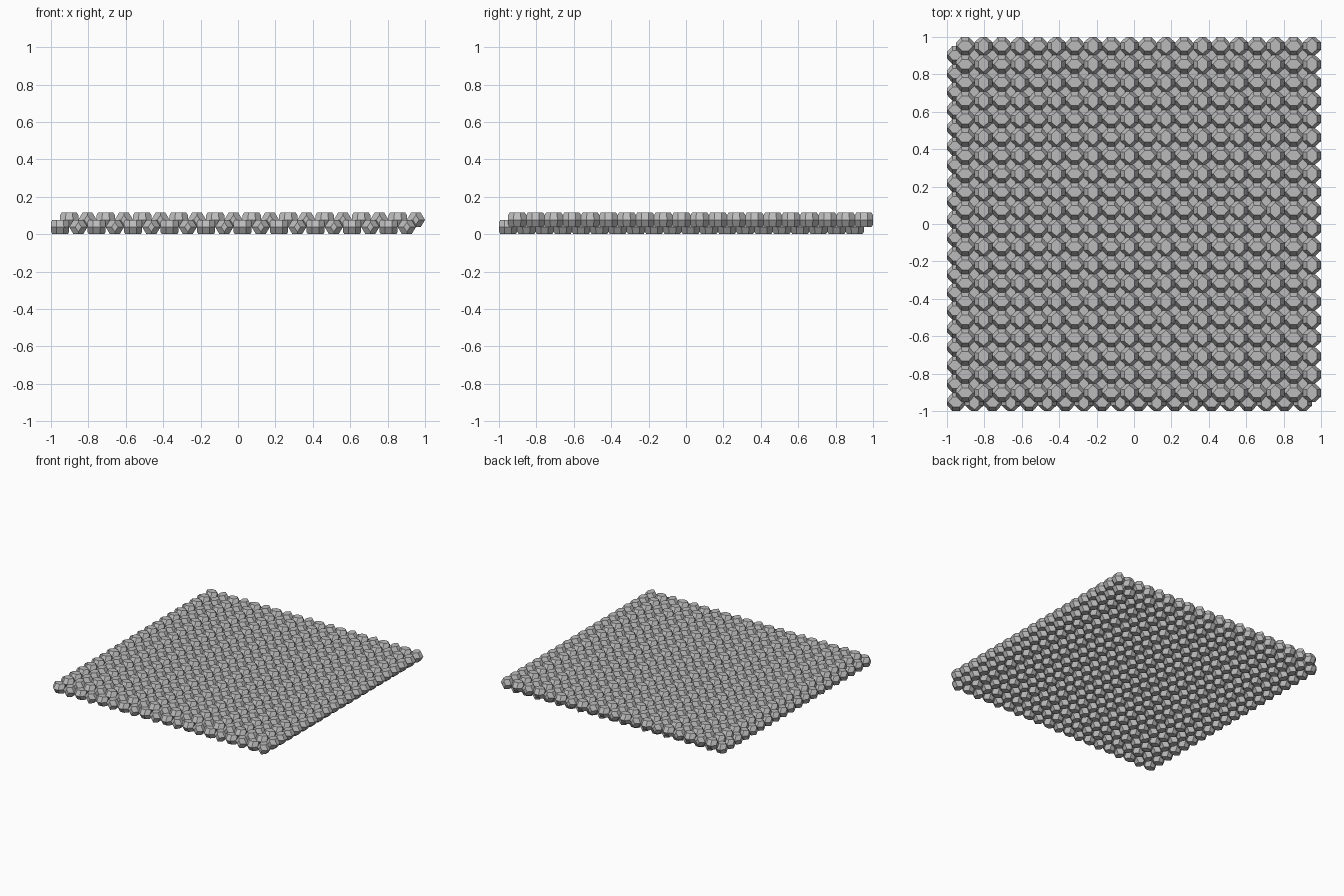
import bpy, bmesh
from mathutils import Vector
from itertools import product

if "Cube" in bpy.data.objects:
    bpy.data.objects.remove(bpy.data.objects["Cube"], do_unlink=True)

COUNT = 20                      # cells along each side of a layer
PITCH = 2 / (COUNT + 0.5)       # spacing between cells
HEIGHT = 0.0767                 # height of one cell

grey = bpy.data.materials.new("stone_grey")
grey.use_nodes = True
colour = (0.5, 0.5, 0.5, 1)
grey.diffuse_color = colour
grey.node_tree.nodes["Principled BSDF"].inputs["Base Color"].default_value = colour


def slice_off(bm, point, normal):
    """Cut away everything beyond a plane and cap the hole."""
    cut = bmesh.ops.bisect_plane(
        bm, geom=bm.verts[:] + bm.edges[:] + bm.faces[:], dist=1e-6,
        plane_co=point, plane_no=normal, clear_outer=True)
    edges = [e for e in cut["geom_cut"] if isinstance(e, bmesh.types.BMEdge)]
    open_edges = [e for e in edges if e.is_boundary]
    if len(open_edges) > 2:
        bmesh.ops.holes_fill(bm, edges=open_edges, sides=0)


def cell_mesh(name, turned):
    """Faceted block with a long six-sided top and bottom."""
    bm = bmesh.new()
    bmesh.ops.create_cube(bm, size=1)
    bmesh.ops.scale(bm, vec=(PITCH, PITCH, HEIGHT), verts=bm.verts)
    top = HEIGHT / 2
    for sy, sz in product((-1, 1), repeat=2):
        # sloping long sides
        slice_off(bm, Vector((0, sy * 0.026, sz * top)), Vector((0, sy, sz * 0.6)))
        for sx in (-1, 1):
            # sloping corners
            slice_off(bm, Vector((sx * 0.041, 0, sz * top)),
                      Vector((sx, sy * 0.9, sz * 0.6)))
    if turned:
        for v in bm.verts:
            v.co = Vector((-v.co.y, v.co.x, v.co.z))
    bmesh.ops.recalc_face_normals(bm, faces=bm.faces)
    mesh = bpy.data.meshes.new(name)
    bm.to_mesh(mesh)
    bm.free()
    mesh.materials.append(grey)
    return mesh


def repeat(obj, count, step):
    array = obj.modifiers.new("repeat", "ARRAY")
    array.count = count
    array.use_relative_offset = False
    array.use_constant_offset = True
    array.constant_offset_displace = step


meshes = [cell_mesh("wide_cell", False), cell_mesh("long_cell", True)]

# Two nested layers, each with alternating columns of wide and long cells
for layer, layer_name in enumerate(("lower", "upper")):
    start = -1 + PITCH / 2 + layer * PITCH / 2
    for column, kind in enumerate(("wide", "long")):
        obj = bpy.data.objects.new(f"{layer_name}_{kind}_cells", meshes[column])
        obj.location = (start + column * PITCH, start, HEIGHT / 2 * (1 + layer))
        bpy.context.collection.objects.link(obj)
        repeat(obj, COUNT // 2, (2 * PITCH, 0, 0))
        repeat(obj, COUNT, (0, PITCH, 0))
